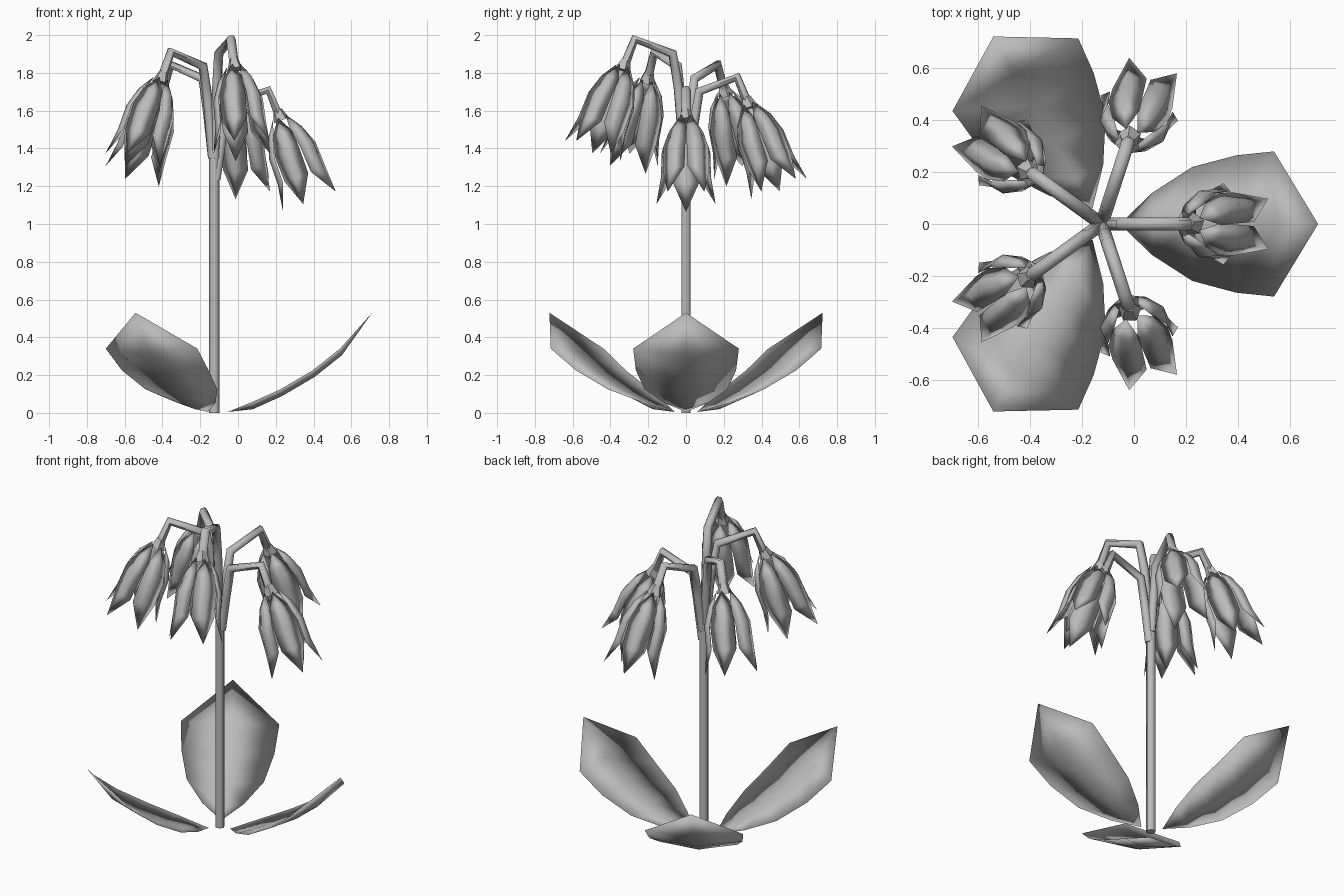
import bpy
import bmesh
from math import radians, pi
from mathutils import Matrix, Vector

cube = bpy.data.objects.get("Cube")
if cube:
    bpy.data.objects.remove(cube)

grey = bpy.data.materials.new("plant_grey")
grey.use_nodes = True
grey.diffuse_color = (0.5, 0.5, 0.5, 1)
grey.node_tree.nodes["Principled BSDF"].inputs["Base Color"].default_value = (0.5, 0.5, 0.5, 1)

STEM = Matrix.Translation((-0.125, 0, 0))


def finish(obj, angle):
    obj.data.materials.append(grey)
    bpy.ops.object.select_all(action='DESELECT')
    obj.select_set(True)
    bpy.context.view_layer.objects.active = obj
    if obj.type == 'CURVE':
        bpy.ops.object.convert(target='MESH')
    bpy.ops.object.shade_smooth_by_angle(angle=radians(angle))


def tube(name, points, radius, matrix):
    """Six-sided tube along a path of points."""
    curve = bpy.data.curves.new(name, 'CURVE')
    curve.dimensions = '3D'
    curve.bevel_depth = radius
    curve.bevel_resolution = 1
    curve.use_fill_caps = True
    spline = curve.splines.new('POLY')
    spline.points.add(len(points) - 1)
    for p, co in zip(spline.points, points):
        p.co = (*co, 1)
    obj = bpy.data.objects.new(name, curve)
    bpy.context.collection.objects.link(obj)
    obj.matrix_world = matrix
    finish(obj, 65)


def add_blade(bm, rows, rim, back, turn):
    """Closed thin blade, pointed at both ends. Rows hold x, z and half width;
    rim and back are the offsets of the edges and of the rear face."""
    rim, back = Vector(rim), Vector(back)
    points = [Vector((x, 0, z)) for x, z, w in rows]
    first = bm.verts.new(turn @ points[0])
    last = bm.verts.new(turn @ points[-1])
    rings = []
    for p, (x, z, w) in list(zip(points, rows))[1:-1]:
        side = Vector((0, w, 0))
        rings.append([bm.verts.new(turn @ q) for q in (p + rim - side, p, p + rim + side, p + back)])
    for j in range(4):
        k = (j + 1) % 4
        bm.faces.new((first, rings[0][j], rings[0][k]))
        bm.faces.new((last, rings[-1][k], rings[-1][j]))
        for a, b in zip(rings, rings[1:]):
            bm.faces.new((a[j], b[j], b[k], a[k]))


def blades(name, rows, rim, back, turns, matrix):
    bm = bmesh.new()
    for turn in turns:
        add_blade(bm, rows, rim, back, turn)
    bmesh.ops.recalc_face_normals(bm, faces=bm.faces)
    mesh = bpy.data.meshes.new(name)
    bm.to_mesh(mesh)
    bm.free()
    obj = bpy.data.objects.new(name, mesh)
    bpy.context.collection.objects.link(obj)
    obj.matrix_world = matrix
    finish(obj, 180)


# Stem
tube("stem", [(0, 0, 0), (0, 0, 0.7), (0, 0, 1.38)], 0.028, STEM)

# Three broad leaves around the foot
LEAF = [(0.07, 0.005, 0), (0.2, 0.04, 0.12), (0.355, 0.11, 0.22), (0.525, 0.21, 0.265),
        (0.67, 0.325, 0.28), (0.835, 0.53, 0)]
for i in range(3):
    blades(f"leaf_{i + 1}", LEAF, (-0.005, 0, 0.015), (0.005, 0, -0.02), [Matrix.Identity(4)],
           STEM @ Matrix.Rotation(i * 2 * pi / 3, 4, 'Z'))

# Five branches in a rising spiral, each with a drooping bell
PETAL = [(0.04, -0.03, 0), (0.1, -0.115, 0.055), (0.135, -0.22, 0.072),
         (0.14, -0.36, 0.07), (0.165, -0.505, 0)]
SPINS = [Matrix.Rotation(pi / 5 + k * 2 * pi / 5, 4, 'Z') for k in range(5)]
for i in range(5):
    top = 1.735 + 0.067 * i
    turn = STEM @ Matrix.Rotation(i * 2 * pi / 5, 4, 'Z')
    path = [(0.01, 0, min(top - 0.5, 1.35)), (0.042, 0, top - 0.28), (0.075, 0, top - 0.1),
            (0.285, 0, top - 0.025), (0.345, 0, top - 0.17)]
    tube(f"branch_{i + 1}", path, 0.026, turn)

    hang = turn @ Matrix.Translation((0.337, 0, top - 0.14)) @ Matrix.Rotation(radians(-21), 4, 'Y')
    blades(f"bell_petals_{i + 1}", PETAL, (-0.03, 0, 0), (-0.018, 0, 0), SPINS, hang)

    # Small cap where the bell meets its branch
    bpy.ops.mesh.primitive_cone_add(vertices=5, radius1=0.045, radius2=0.025, depth=0.06)
    cap = bpy.context.object
    cap.name = f"bell_cap_{i + 1}"
    cap.matrix_world = hang @ Matrix.Translation((0, 0, -0.02))
    finish(cap, 30)
